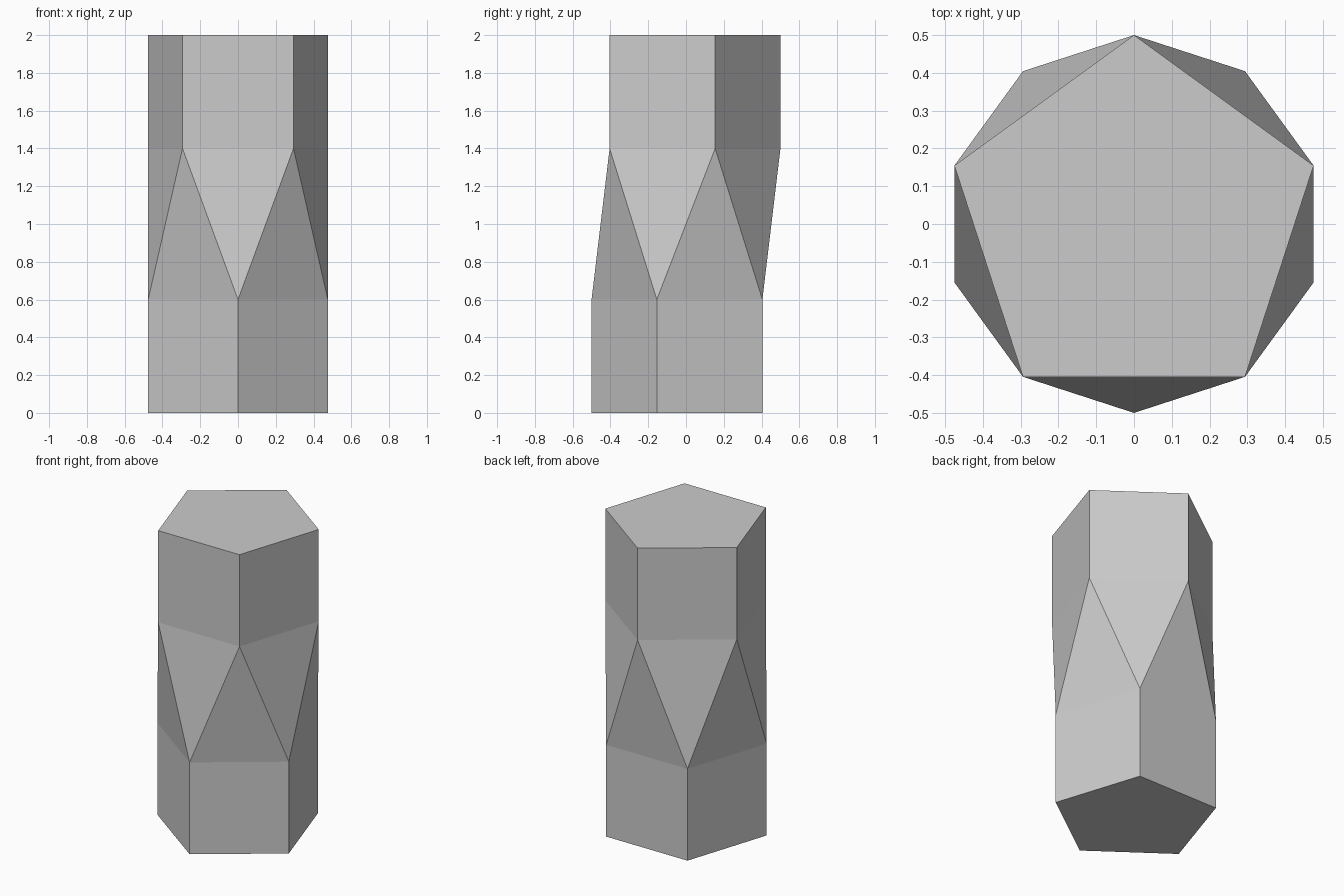
import bpy, bmesh
from math import cos, sin, tau, pi

if "Cube" in bpy.data.objects:
    bpy.data.objects.remove(bpy.data.objects["Cube"])

N, R = 5, 0.5
bm = bmesh.new()


def ring(z, start):
    return [bm.verts.new((R * cos(start + tau * i / N), R * sin(start + tau * i / N), z))
            for i in range(N)]


# Lower pentagon points to the front, upper pentagon points to the back
low = -pi / 2
high = low + pi / N
base, shoulder = ring(0, low), ring(0.6, low)
neck, top = ring(1.4, high), ring(2, high)

for i in range(N):
    j = (i + 1) % N
    # Straight prism walls
    bm.faces.new((base[i], base[j], shoulder[j], shoulder[i]))
    bm.faces.new((neck[i], neck[j], top[j], top[i]))
    # Twisted middle: alternating triangles
    bm.faces.new((shoulder[i], shoulder[j], neck[i]))
    bm.faces.new((neck[i], shoulder[j], neck[j]))

# End caps
bm.faces.new(base[::-1])
bm.faces.new(top)
bmesh.ops.recalc_face_normals(bm, faces=bm.faces)

mesh = bpy.data.meshes.new("twisted_pentagon_column")
bm.to_mesh(mesh)
bm.free()
column = bpy.data.objects.new("twisted_pentagon_column", mesh)
bpy.context.collection.objects.link(column)
